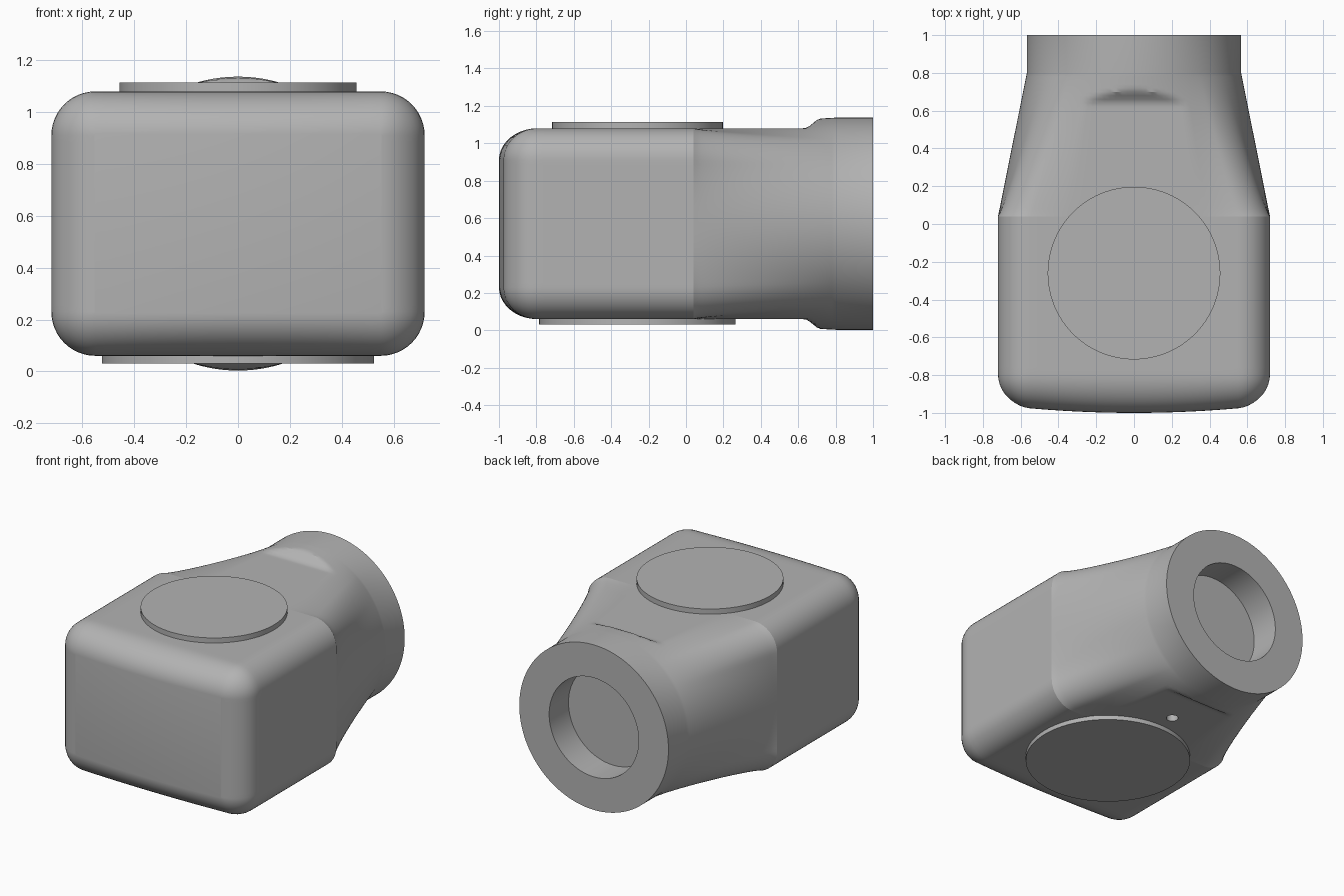
import bpy, bmesh
from math import sin, cos, pi, atan2, radians

if "Cube" in bpy.data.objects:
    bpy.data.objects.remove(bpy.data.objects["Cube"], do_unlink=True)

GREY = (0.45, 0.45, 0.45, 1)
mat = bpy.data.materials.new("matte grey")
mat.use_nodes = True
mat.diffuse_color = GREY
mat.node_tree.nodes["Principled BSDF"].inputs["Base Color"].default_value = GREY

MID = 0.57                      # height of the long axis
HW, HH, R = 0.72, 0.51, 0.17    # box half width, half height, edge radius
BARREL, BORE = 0.567, 0.34
ARC, RUN = 12, 28               # steps per corner arc and per straight side
BLOCK = ARC + RUN
COUNT = 4 * BLOCK
NECK_START, NECK_END = 0.04, 0.8


def rounded_rect(hw, hh, r):
    """Closed outline, counter-clockwise from the lower end of the top right arc."""
    signs = [(1, 1), (-1, 1), (-1, -1), (1, -1)]
    arcs = []
    for k, (sx, sz) in enumerate(signs):
        angles = [(k + i / ARC) * pi / 2 for i in range(ARC + 1)]
        arcs.append([(sx * (hw - r) + r * cos(a), sz * (hh - r) + r * sin(a))
                     for a in angles])
    pts = []
    for k, arc in enumerate(arcs):
        (x0, z0), (x1, z1) = arc[-1], arcs[(k + 1) % 4][0]
        pts += arc
        pts += [(x0 + (x1 - x0) * i / RUN, z0 + (z1 - z0) * i / RUN)
                for i in range(1, RUN)]
    return pts


box = rounded_rect(HW, HH, R)
angles = [atan2(z / HH, x / HW) for x, z in box]


def circle(r):
    return [(r * cos(a), r * sin(a)) for a in angles]


def smooth(u):
    u = min(max(u, 0), 1)
    return u * u * (3 - 2 * u)


def neck_section(y):
    """Blend of box and circle, flattened above and below until the collar."""
    t = (y - NECK_START) / (NECK_END - NECK_START)
    k = t ** 0.75
    width = HW + (BARREL - HW) * t
    fix = width / (HW + (BARREL - HW) * k)
    limit = HH + (BARREL - HH) * smooth((y - 0.63) / 0.1)
    pts = []
    for (bx, bz), (cx, cz) in zip(box, circle(BARREL)):
        z = bz + (cz - bz) * k
        pts.append(((bx + (cx - bx) * k) * fix, max(-limit, min(limit, z))))
    return pts


def finish(obj):
    obj.data.materials.clear()
    obj.data.materials.append(mat)
    bpy.ops.object.select_all(action="DESELECT")
    obj.select_set(True)
    bpy.context.view_layer.objects.active = obj
    bpy.ops.object.shade_smooth_by_angle(angle=radians(28))


def cylinder(name, radius, y, z0, z1):
    bpy.ops.mesh.primitive_cylinder_add(vertices=96, radius=radius, depth=z1 - z0,
                                        location=(0, y, (z0 + z1) / 2))
    obj = bpy.context.object
    obj.name = name
    return obj


# Housing: one loft from the bowed front, through the neck, into the bore
bm = bmesh.new()


def add_ring(pts, y, bow=0):
    return [bm.verts.new((x, y - bow * max(0, 1 - (x / 0.66) ** 2), z + MID))
            for x, z in pts]


rings = []
STEPS = 10
for i in range(STEPS + 1):
    a = pi / 2 * (1 - i / STEPS)
    inset = min(R * (1 - cos(a)), R - 0.005)
    pts = rounded_rect(HW - inset, HH - inset, R - inset)
    rings.append(add_ring(pts, -0.965 + R * (1 - sin(a)), 0.035 * sin(a)))
rings.append(add_ring(box, -0.76))
rings.append(add_ring(box, 0.0))
crease = len(rings)
NECK_STEPS = 38
for i in range(NECK_STEPS + 1):
    y = NECK_START + (NECK_END - NECK_START) * i / NECK_STEPS
    rings.append(add_ring(neck_section(y), y))
for radius, y in ((BARREL, 1), (BORE, 1), (BORE, 0.79)):
    rings.append(add_ring(circle(radius), y))

for a, b in zip(rings, rings[1:]):
    for i in range(COUNT):
        j = (i + 1) % COUNT
        bm.faces.new((a[i], a[j], b[j], b[i]))
bm.faces.new(rings[-1])

# Front panel in upright strips so that it follows the bow
front = rings[0]
top = front[ARC:BLOCK + 1]
bottom = front[2 * BLOCK + ARC:3 * BLOCK + 1]
for j in range(RUN):
    bm.faces.new((top[j], top[j + 1], bottom[RUN - j - 1], bottom[RUN - j]))
bm.faces.new(front[BLOCK:2 * BLOCK + ARC + 1])
bm.faces.new(front[3 * BLOCK:] + front[:ARC + 1])

for i in range(COUNT):
    edge = bm.edges.get((rings[crease][i], rings[crease][(i + 1) % COUNT]))
    edge.smooth = False
bmesh.ops.recalc_face_normals(bm, faces=bm.faces)
mesh = bpy.data.meshes.new("housing")
bm.to_mesh(mesh)
bm.free()
housing = bpy.data.objects.new("housing", mesh)
bpy.context.collection.objects.link(housing)

# Small drain hole in the underside
cutter = cylinder("drain_hole_cutter", 0.038, 0.38, -0.1, 0.26)
cutter.hide_render = True
cut = housing.modifiers.new("drain hole", "BOOLEAN")
cut.operation, cut.solver, cut.object = "DIFFERENCE", "EXACT", cutter
bpy.context.view_layer.objects.active = housing
bpy.ops.object.modifier_apply(modifier=cut.name)
bpy.data.objects.remove(cutter, do_unlink=True)
finish(housing)

# Round covers above and below
finish(cylinder("top_cover", 0.457, -0.26, 1.07, 1.115))
finish(cylinder("bottom_cover", 0.525, -0.26, 0.03, 0.07))
